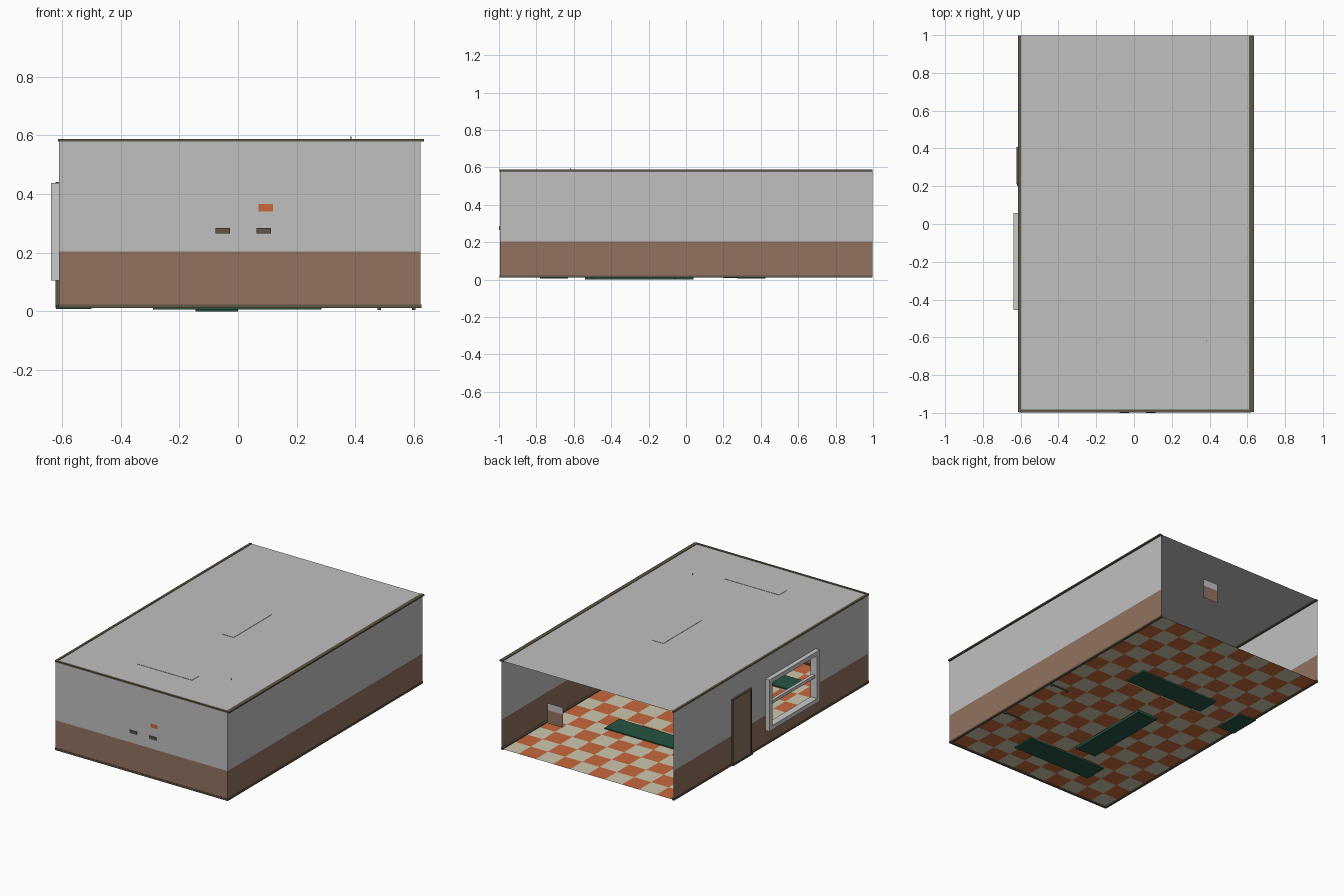
import bpy, bmesh
from mathutils import Matrix, Vector

if "Cube" in bpy.data.objects:
    bpy.data.objects.remove(bpy.data.objects["Cube"])


def mat(name, rgb):
    m = bpy.data.materials.new(name)
    m.diffuse_color = (*rgb, 1)
    m.use_nodes = True
    m.node_tree.nodes["Principled BSDF"].inputs["Base Color"].default_value = m.diffuse_color
    return m


WALL = mat("wall_grey", (0.53, 0.53, 0.53))
BROWN = mat("wainscot_brown", (0.29, 0.17, 0.115))
CREAM = mat("tile_cream", (0.62, 0.57, 0.44))
ORANGE = mat("tile_orange", (0.58, 0.14, 0.045))
GREEN = mat("rug_green", (0.018, 0.09, 0.055))
TRIM = mat("trim_dark", (0.12, 0.095, 0.06))
WHITE = mat("frame_white", (0.6, 0.6, 0.6))

X0, X1, Y0, Y1 = -0.61, 0.622, -0.994, 0.998
Z0, ZW, Z1 = 0.016, 0.203, 0.585


def finish(name, bm, mats):
    me = bpy.data.meshes.new(name)
    bm.to_mesh(me)
    bm.free()
    for m in mats:
        me.materials.append(m)
    ob = bpy.data.objects.new(name, me)
    bpy.context.collection.objects.link(ob)
    return ob


def add_box(bm, a, b):
    a, b = Vector(a), Vector(b)
    m = Matrix.Translation((a + b) / 2) @ Matrix.Diagonal((*(b - a), 1))
    bmesh.ops.create_cube(bm, size=1, matrix=m)


def boxes(name, m, *pairs):
    bm = bmesh.new()
    for a, b in pairs:
        add_box(bm, a, b)
    return finish(name, bm, [m])


def sheet(name, us, vs, place, mats, rule, skip=None):
    """Flat panel cut along us and vs; rule picks the colour of each cell."""
    bm = bmesh.new()
    for i in range(len(us) - 1):
        for j in range(len(vs) - 1):
            if skip and skip(i, j):
                continue
            c = [(us[i], vs[j]), (us[i + 1], vs[j]),
                 (us[i + 1], vs[j + 1]), (us[i], vs[j + 1])]
            f = bm.faces.new([bm.verts.new(place(*p)) for p in c])
            f.material_index = rule(i, j)
    bmesh.ops.remove_doubles(bm, verts=bm.verts, dist=1e-5)
    return finish(name, bm, mats)


def steps(a, b, n):
    return [a + (b - a) * k / n for k in range(n + 1)]


# chequered floor and plain ceiling
sheet("floor", steps(X0, X1, 10), steps(Y0, Y1, 16), lambda u, v: (u, v, Z0),
      [CREAM, ORANGE], lambda i, j: (i + j) % 2)
sheet("ceiling", [X0, X1], [Y0, Y1], lambda u, v: (u, v, Z1), [WALL], lambda i, j: 0)

# walls: brown below, grey above; the back end stays open
two_tone = [BROWN, WALL]
sheet("front_wall", [X0, X1], [Z0, ZW, Z1], lambda u, v: (u, Y0, v),
      two_tone, lambda i, j: j)
sheet("right_wall", [Y0, Y1], [Z0, ZW, Z1], lambda u, v: (X1, u, v),
      two_tone, lambda i, j: j)
sheet("left_wall", [Y0, -0.43, 0.04, Y1], [Z0, 0.12, ZW, 0.42, Z1],
      lambda u, v: (X0, u, v), two_tone, lambda i, j: int(j > 1),
      lambda i, j: i == 1 and j in (1, 2))

# skirting and ceiling trim
for name, za, zb in (("skirting", 0.011, 0.023), ("ceiling_trim", 0.579, 0.588)):
    out = 0.634 if name == "ceiling_trim" else 0.625
    boxes(name, TRIM,
          ((X0 - 0.004, Y0, za), (X0 + 0.012, Y1, zb)),
          ((X1 - 0.012, Y0, za), (out, Y1, zb)),
          ((X0, Y0 - 0.003, za), (X1, Y0 + 0.012, zb)))

# window frame with a sash bar
wx0, wx1, wy0, wy1, wz0, wz1, w = -0.638, -0.592, -0.455, 0.058, 0.105, 0.438, 0.028
boxes("window_frame", WHITE,
      ((wx0, wy0, wz0), (wx1, wy0 + w, wz1)),
      ((wx0, wy1 - w, wz0), (wx1, wy1, wz1)),
      ((wx0, wy0 + w, wz0), (wx1, wy1 - w, wz0 + w)),
      ((wx0, wy0 + w, wz1 - w), (wx1, wy1 - w, wz1)))
boxes("window_sash_bar", WHITE, ((-0.622, wy0 + w, 0.262), (-0.602, wy1 - w, 0.282)))

# door, its frame and handle
boxes("door", BROWN, ((-0.618, 0.222, 0.016), (-0.6, 0.398, 0.43)))
boxes("door_frame", TRIM,
      ((-0.622, 0.212, 0.011), (-0.597, 0.222, 0.44)),
      ((-0.622, 0.398, 0.011), (-0.597, 0.408, 0.44)),
      ((-0.622, 0.222, 0.43), (-0.597, 0.398, 0.44)))
boxes("door_handle", TRIM, ((-0.598, 0.24, 0.2), (-0.585, 0.255, 0.215)))

# rugs and doormat
boxes("back_rug", GREEN, ((-0.29, 0.275, 0.006), (0.285, 0.425, 0.023)))
boxes("middle_rug", GREEN, ((-0.145, -0.54, 0.0), (0.0, 0.04, 0.023)))
boxes("front_rug", GREEN, ((-0.29, -0.78, 0.006), (0.285, -0.63, 0.023)))
boxes("doormat", GREEN, ((-0.62, 0.2, 0.008), (-0.5, 0.4, 0.021)))

# low bench by the right wall, its feet reaching through the floor
parts = [((0.47, -0.53, 0.14), (0.61, -0.03, 0.155))]
for y in (-0.5, -0.06):
    parts += [((0.475, y - 0.006, 0.005), (0.487, y + 0.006, 0.14)),
              ((0.593, y - 0.006, 0.005), (0.605, y + 0.006, 0.14)),
              ((0.475, y - 0.006, 0.012), (0.605, y + 0.006, 0.022))]
boxes("bench", TRIM, *parts)

# ceiling lights and a small ceiling hook
boxes("front_light", WALL, ((-0.19, -0.755, 0.565), (0.2, -0.68, 0.587)))
boxes("middle_light", WALL, ((-0.02, -0.13, 0.565), (0.06, 0.26, 0.587)))
boxes("ceiling_hook", TRIM, ((0.384, -0.621, 0.56), (0.387, -0.618, 0.596)))

# small plates and picture on the front wall
boxes("wall_plates", TRIM,
      ((-0.077, -1.0, 0.265), (-0.027, -0.985, 0.284)),
      ((0.063, -1.0, 0.265), (0.113, -0.985, 0.284)))
sheet("front_picture", [0.07, 0.12], [0.34, 0.365, 0.397],
      lambda u, v: (u, Y0 - 0.001, v), [ORANGE, WALL], lambda i, j: j)

# picture hanging in the open back end
sheet("back_picture", [0.18, 0.29], [0.27, 0.355, 0.4],
      lambda u, v: (u, Y1, v), two_tone, lambda i, j: j)
